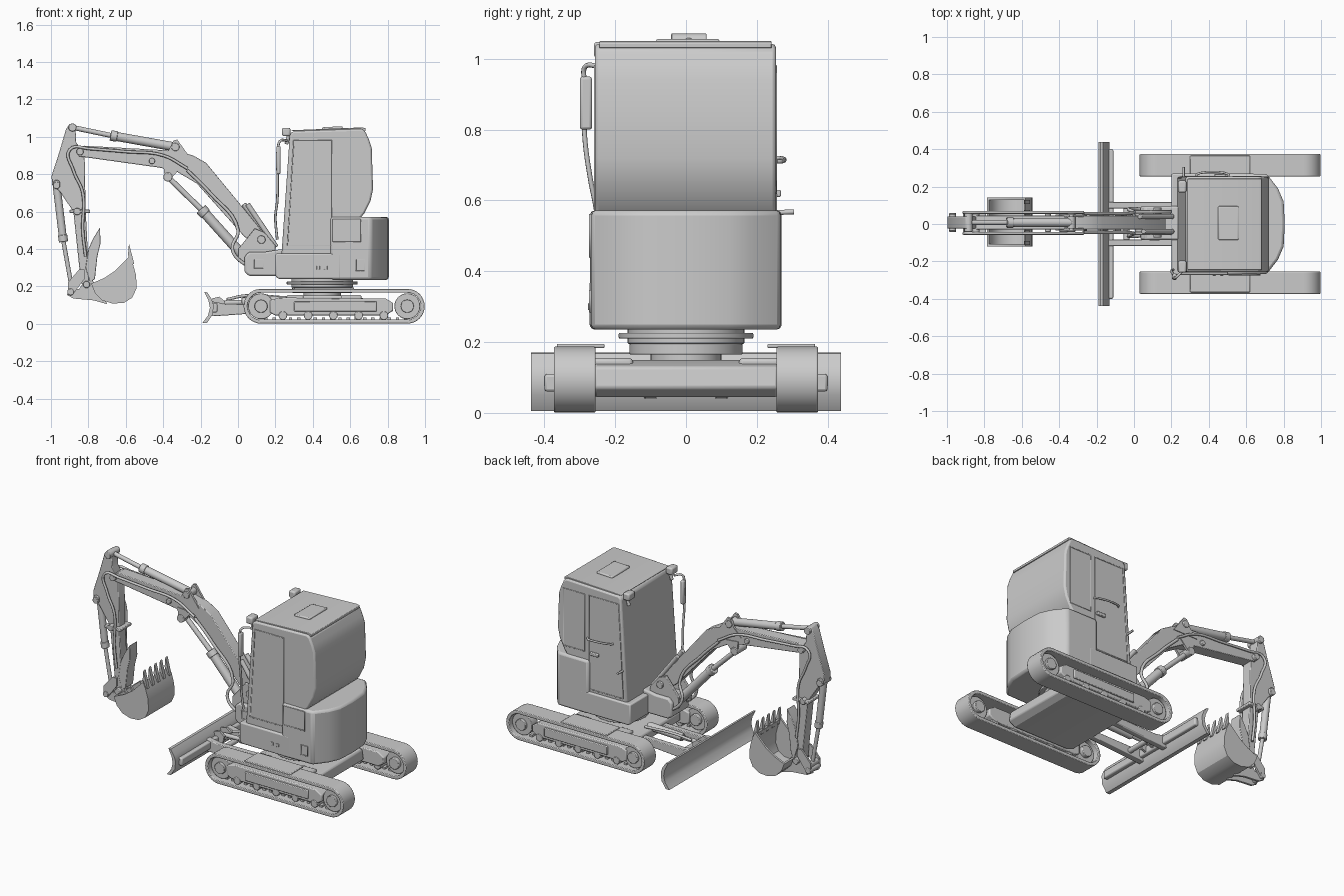
import bpy, bmesh, math
from mathutils import Vector, Matrix


def add(name, bm, bevel=0.0, seg=2):
    bmesh.ops.recalc_face_normals(bm, faces=bm.faces)
    me = bpy.data.meshes.new(name)
    bm.to_mesh(me)
    bm.free()
    ob = bpy.data.objects.new(name, me)
    bpy.context.collection.objects.link(ob)
    bpy.ops.object.select_all(action='DESELECT')
    ob.select_set(True)
    bpy.context.view_layer.objects.active = ob
    bpy.ops.object.shade_smooth_by_angle(angle=math.radians(32))
    if bevel:
        m = ob.modifiers.new("bevel", 'BEVEL')
        m.width, m.segments, m.limit_method = bevel, seg, 'ANGLE'
        m.angle_limit = math.radians(35)
    return ob


def prism(name, pts, a, b, bevel=0.0, plan=False):
    """Extrude an XZ profile along y, or an XY plan along z."""
    bm = bmesh.new()
    put = (lambda p, t: (p[0], p[1], t)) if plan else (lambda p, t: (p[0], t, p[1]))
    lo = [bm.verts.new(put(p, a)) for p in pts]
    hi = [bm.verts.new(put(p, b)) for p in pts]
    bm.faces.new(lo)
    bm.faces.new(hi)
    n = len(pts)
    for i in range(n):
        j = (i + 1) % n
        bm.faces.new((lo[i], lo[j], hi[j], hi[i]))
    return add(name, bm, bevel)


def box(name, x, y, z, bevel=0.004):
    return prism(name, [(x[0], z[0]), (x[1], z[0]), (x[1], z[1]), (x[0], z[1])], y[0], y[1], bevel)


def cyl(name, p, q, r, n=24, bevel=0.003):
    p, q = Vector(p), Vector(q)
    rot = (q - p).to_track_quat('Z', 'Y').to_matrix().to_4x4()
    bm = bmesh.new()
    bmesh.ops.create_cone(bm, cap_ends=True, segments=n, radius1=r, radius2=r, depth=(q - p).length,
                          matrix=Matrix.Translation((p + q) / 2) @ rot)
    return add(name, bm, bevel)


def pin(name, x, z, r, half, yc=0.008):
    return cyl(name, (x, yc - half, z), (x, yc + half, z), r)


def tube(name, pts, r, cyclic=False, smooth=True):
    cu = bpy.data.curves.new(name, 'CURVE')
    cu.dimensions, cu.bevel_depth, cu.bevel_resolution, cu.resolution_u = '3D', r, 2, 6
    cu.use_fill_caps = True
    s = cu.splines.new('BEZIER')
    s.bezier_points.add(len(pts) - 1)
    for b, p in zip(s.bezier_points, pts):
        b.co = p
        b.handle_left_type = b.handle_right_type = 'AUTO' if smooth else 'VECTOR'
    s.use_cyclic_u = cyclic
    ob = bpy.data.objects.new(name, cu)
    bpy.context.collection.objects.link(ob)
    bpy.ops.object.select_all(action='DESELECT')
    ob.select_set(True)
    bpy.context.view_layer.objects.active = ob
    bpy.ops.object.convert(target='MESH')


def stadium(x0, x1, z, r, n=16):
    right = [(x1 + r * math.sin(math.pi * i / n), z - r * math.cos(math.pi * i / n)) for i in range(n + 1)]
    left = [(x0 - r * math.sin(math.pi * i / n), z + r * math.cos(math.pi * i / n)) for i in range(n + 1)]
    return right + left


def belt(name, y0, y1):
    bm = bmesh.new()
    rings = [[bm.verts.new((x, y, z)) for x, z in stadium(0.123, 0.905, 0.094, r)]
             for r, y in ((0.093, y0), (0.093, y1), (0.072, y1), (0.072, y0))]
    n = len(rings[0])
    for k in range(4):
        a, b = rings[k], rings[(k + 1) % 4]
        for i in range(n):
            j = (i + 1) % n
            bm.faces.new((a[i], a[j], b[j], b[i]))
    return add(name, bm, 0.004)


# Tracks, wheels and side frames
for s, side in ((-1, "right"), (1, "left")):
    ys = lambda a, b: sorted((s * a, s * b))
    belt(f"{side}_track", *ys(0.255, 0.373))
    prism(f"{side}_track_frame", [(0.17, 0.06), (0.2, 0.045), (0.79, 0.045), (0.83, 0.07), (0.83, 0.11),
          (0.79, 0.135), (0.22, 0.14), (0.17, 0.125)], *ys(0.27, 0.352), 0.006)
    box(f"{side}_frame_rail", (0.3, 0.74), ys(0.345, 0.362), (0.065, 0.12))
    for x in (0.123, 0.905):
        cyl(f"{side}_wheel", (x, s * 0.285, 0.094), (x, s * 0.345, 0.094), 0.069, 32)
        cyl(f"{side}_wheel_hub", (x, s * 0.262, 0.094), (x, s * 0.362, 0.094), 0.035)
    for i in range(5):
        x = 0.24 + i * 0.135
        cyl(f"{side}_roller", (x, s * 0.275, 0.044), (x, s * 0.355, 0.044), 0.023, 16)
    for i in range(18):
        x = 0.14 + i * 0.044
        box(f"{side}_track_lug", (x, x + 0.018), ys(0.3, 0.33), (0.018, 0.034), 0)
    # Sloping leg between chassis and track frame
    for x0, x1 in ((0.26, 0.35), (0.55, 0.66)):
        box(f"{side}_chassis_leg", (x0, x1), ys(0.15, 0.3), (0.08, 0.155), 0.01)
    box(f"{side}_track_guard", (0.3, 0.62), ys(0.23, 0.365), (0.183, 0.195))

# Chassis and slewing ring
prism("chassis", [(0.22, 0.07), (0.28, 0.045), (0.66, 0.045), (0.7, 0.07), (0.69, 0.13), (0.62, 0.15),
      (0.28, 0.15), (0.22, 0.12)], -0.26, 0.26, 0.008)
for r, a, b in ((0.1, 0.14, 0.2), (0.16, 0.165, 0.195), (0.19, 0.21, 0.226), (0.165, 0.195, 0.245)):
    cyl("slewing_ring", (0.45, 0, a), (0.45, 0, b), r, 48)

# Dozer blade with its lift arms
prism("dozer_blade", [(-0.19, 0.005), (-0.16, 0.045), (-0.15, 0.085), (-0.158, 0.125), (-0.18, 0.17),
      (-0.165, 0.168), (-0.142, 0.135), (-0.13, 0.1), (-0.135, 0.05), (-0.165, 0.005)], -0.438, 0.438)
box("blade_back_beam", (-0.145, -0.11), (-0.4, 0.4), (0.06, 0.11), 0.008)
for s in (-1, 1):
    prism("blade_arm", [(-0.14, 0.04), (-0.06, 0.045), (0.28, 0.07), (0.28, 0.11), (-0.06, 0.105), (-0.14, 0.12)],
          s * 0.1 - 0.018, s * 0.1 + 0.018, 0.004)
    prism("blade_lug", [(-0.14, 0.06), (-0.08, 0.08), (-0.07, 0.12), (-0.1, 0.145), (-0.14, 0.135)],
          s * 0.032 - 0.007, s * 0.032 + 0.007)
pin("blade_cross_tube", -0.04, 0.075, 0.016, 0.11, 0)
cyl("blade_cylinder", (0.02, 0, 0.115), (0.26, 0, 0.125), 0.024)
cyl("blade_cylinder_rod", (-0.1, 0, 0.112), (0.03, 0, 0.115), 0.013)

# House: counterweight, side skirt and cab
prism("counterweight", [(0.495, -0.272), (0.71, -0.268), (0.77, -0.19), (0.8, -0.12), (0.806, 0), (0.8, 0.12),
      (0.77, 0.19), (0.71, 0.268), (0.495, 0.27)], 0.235, 0.572, 0.014, True)
prism("house_skirt", [(0.2, 0.255), (0.215, 0.24), (0.55, 0.24), (0.55, 0.375), (0.2, 0.375)], -0.272, 0.27, 0.008)
prism("cab", [(0.225, 0.26), (0.277, 1.015), (0.295, 1.03), (0.66, 1.042), (0.68, 1.03), (0.7, 0.985),
      (0.715, 0.94), (0.722, 0.72), (0.708, 0.655), (0.675, 0.59), (0.65, 0.56), (0.65, 0.26)], -0.257, 0.254, 0.01)
prism("roof_panel", [(0.285, 1.03), (0.29, 1.035), (0.665, 1.05), (0.683, 1.045), (0.683, 1.03)], -0.245, 0.242, 0.005)
prism("roof_hatch", [(0.45, 1.035), (0.45, 1.051), (0.56, 1.056), (0.56, 1.04)], -0.085, 0.095, 0.006)

# Hatch, window and door outlines on the sides, shallow front glass
def outline(name, x, z, y, lean=0.0):
    pts = [(x[0], z[0]), (x[1], z[0]), (x[1], z[1]), (x[0] + lean, z[1])]
    tube(name, [(a, y, b) for a, b in pts], 0.0035, True, False)


outline("fuel_hatch_seam", (0.505, 0.655), (0.44, 0.56), -0.271)
outline("lamp_seam", (0.63, 0.675), (0.285, 0.345), -0.271)
outline("right_window_seam", (0.265, 0.5), (0.42, 0.98), -0.257, 0.033)
outline("door_seam", (0.26, 0.5), (0.39, 0.98), 0.254, 0.035)
outline("left_window_seam", (0.53, 0.68), (0.62, 0.98), 0.254)
box("door_handle", (0.43, 0.49), (0.25, 0.268), (0.61, 0.63))
tube("door_rail", [(0.33, 0.255, 0.72), (0.34, 0.268, 0.72), (0.5, 0.268, 0.71), (0.51, 0.255, 0.71)], 0.006)
tube("side_peg", [(0.265, 0.24, 0.565), (0.265, 0.305, 0.568)], 0.007)
for x in (0.42, 0.46):
    box("skirt_vent", (x, x + 0.018), (-0.277, -0.268), (0.29, 0.31), 0.002)

# Work lamps and mirror with its pole
for y in (-0.228, 0.2):
    box("work_lamp", (0.236, 0.28), (y - 0.032, y + 0.032), (1.003, 1.048), 0.009)
    cyl("lamp_post", (0.258, y, 0.96), (0.275, y, 1.02), 0.01)
tube("mirror_pole", [(0.26, -0.25, 0.98), (0.225, -0.285, 0.977), (0.214, -0.288, 0.94), (0.212, -0.286, 0.78),
     (0.21, -0.27, 0.66), (0.2, -0.253, 0.57), (0.21, -0.245, 0.45)], 0.007)
box("mirror", (0.205, 0.228), (-0.3, -0.265), (0.8, 0.95), 0.008)

# Swing post at the foot of the boom
prism("swing_post", [(0.035, 0.275), (0.06, 0.255), (0.24, 0.255), (0.24, 0.4), (0.15, 0.385), (0.06, 0.385),
      (0.035, 0.36)], -0.085, 0.095, 0.01)
outline("post_plate", (0.085, 0.135), (0.295, 0.345), -0.086)
for s in (-1, 1):
    y = 0.008 + s * 0.058
    prism("boom_foot_plate", [(0.0, 0.33), (0.2, 0.34), (0.2, 0.42), (0.14, 0.49), (0.09, 0.51), (0.05, 0.46),
          (0.0, 0.4)], y - 0.009, y + 0.009, 0.003)
pin("boom_foot_pin", 0.125, 0.45, 0.022, 0.08)
for y, dx in ((0.04, 0), (-0.04, 0.02)):
    cyl("foot_lever", (0.03 + dx, y, 0.64), (0.205, y, 0.41), 0.014)

# Boom
prism("boom", [(0.17, 0.43), (0.11, 0.52), (-0.17, 0.86), (-0.24, 0.9), (-0.33, 0.925), (-0.82, 0.952), (-0.86, 0.93),
      (-0.85, 0.895), (-0.42, 0.835), (-0.33, 0.815), (-0.22, 0.75), (0.03, 0.47), (0.1, 0.41)], -0.03, 0.046, 0.004)
for s in (-1, 1):
    y = 0.008 + s * 0.036
    prism("boom_top_bracket", [(-0.42, 0.88), (-0.25, 0.88), (-0.3, 0.95), (-0.325, 0.985), (-0.345, 0.98), (-0.37, 0.93)],
          y - 0.007, y + 0.007)
    prism("boom_bottom_bracket", [(-0.4, 0.85), (-0.3, 0.84), (-0.36, 0.775), (-0.39, 0.775)], y - 0.007, y + 0.007)
pin("boom_cross_pin", -0.46, 0.87, 0.016, 0.05)


# Hydraulic cylinders: rod from p, barrel from m to q
def ram(name, p, m, q, r):
    y = 0.008
    p, m, q = [(a[0], y, a[1]) for a in (p, m, q)]
    cyl(name + "_rod", p, m, r * 0.55)
    cyl(name + "_barrel", m, q, r)
    cyl(name + "_gland", Vector(m) - (Vector(m) - Vector(p)).normalized() * 0.012, Vector(m) + (Vector(q) - Vector(m)).normalized() * 0.025, r * 1.18)
    for e in (p, q):
        pin(name + "_pin", e[0], e[2], r * 0.9, 0.05)


ram("arm_cylinder", (-0.885, 1.05), (-0.67, 1.005), (-0.335, 0.945), 0.024)
ram("boom_cylinder", (-0.375, 0.785), (-0.19, 0.605), (0.03, 0.36), 0.027)
ram("bucket_cylinder", (-0.89, 0.2), (-0.935, 0.45), (-0.97, 0.74), 0.021)

# Arm
prism("arm", [(-0.92, 1.04), (-0.9, 1.07), (-0.87, 1.065), (-0.865, 0.97), (-0.82, 0.9), (-0.815, 0.62), (-0.795, 0.22),
      (-0.815, 0.195), (-0.84, 0.22), (-0.88, 0.6), (-0.955, 0.71), (-0.993, 0.74), (-0.997, 0.79), (-0.955, 0.92)],
      -0.024, 0.04, 0.004)
for x, z, h in ((-0.845, 0.92, 0.06), (-0.97, 0.75, 0.045), (-0.86, 0.6, 0.06), (-0.81, 0.21, 0.06)):
    pin("arm_pin", x, z, 0.019, h)
box("arm_clamp", (-0.9, -0.79), (-0.05, 0.066), (0.592, 0.61))

# Thumb
prism("thumb", [(-0.738, 0.515), (-0.775, 0.455), (-0.8, 0.4), (-0.815, 0.3), (-0.79, 0.22), (-0.765, 0.24), (-0.752, 0.36),
      (-0.735, 0.43)], -0.03, 0.046, 0.003)

# Bucket linkage and ears
for s in (-1, 1):
    y = 0.008 + s * 0.044
    prism("bucket_link", [(-0.91, 0.18), (-0.88, 0.16), (-0.82, 0.24), (-0.82, 0.29), (-0.85, 0.29), (-0.91, 0.22)],
          y - 0.006, y + 0.006)
    y = 0.008 + s * 0.03
    prism("bucket_ear", [(-0.915, 0.155), (-0.88, 0.135), (-0.77, 0.125), (-0.7, 0.105), (-0.72, 0.16), (-0.78, 0.235),
          (-0.82, 0.23), (-0.85, 0.185), (-0.9, 0.19)], y - 0.007, y + 0.007)
pin("bucket_link_pin", -0.895, 0.17, 0.018, 0.055)

# Bucket shell, sides and teeth
outer = [(-0.785, 0.215), (-0.765, 0.165), (-0.725, 0.125), (-0.67, 0.108), (-0.61, 0.112), (-0.565, 0.14), (-0.542, 0.19),
         (-0.545, 0.26), (-0.562, 0.32), (-0.58, 0.36)]
c = Vector((-0.67, 0.25))
inner = [tuple(Vector(p) + (c - Vector(p)).normalized() * 0.011) for p in reversed(outer)]
prism("bucket_shell", outer + inner, -0.115, 0.135)
for y in (-0.12, 0.128):
    prism("bucket_side", outer + [(-0.605, 0.335), (-0.655, 0.285), (-0.715, 0.245)], y, y + 0.013)
for i in range(5):
    y = -0.102 + i * 0.055
    prism("bucket_tooth", [(-0.555, 0.32), (-0.565, 0.36), (-0.583, 0.43), (-0.588, 0.37), (-0.578, 0.32)],
          y - 0.011, y + 0.011)

# Hydraulic hoses
for i, y in enumerate((-0.05, 0.062)):
    tube("foot_hose", [(0.1, y, 0.3), (0.02, y * 1.3, 0.33), (-0.03, y * 1.3, 0.4), (0.0, y, 0.5), (-0.15, y * 0.9, 0.7),
         (-0.27, y * 0.9, 0.82)], 0.009)
    tube("boom_hose", [(-0.27, y, 0.83), (-0.4, y, 0.9), (-0.6, y, 0.92), (-0.78, y, 0.935)], 0.008)
    tube("arm_hose", [(-0.78, y, 0.935), (-0.9, y, 0.93), (-0.88, y, 0.82), (-0.83, y, 0.7), (-0.83, y, 0.5),
         (-0.815, y, 0.36)], 0.008)
tube("blade_hose", [(-0.06, 0.03, 0.13), (0.04, 0.05, 0.15), (0.25, 0.05, 0.14)], 0.008)
